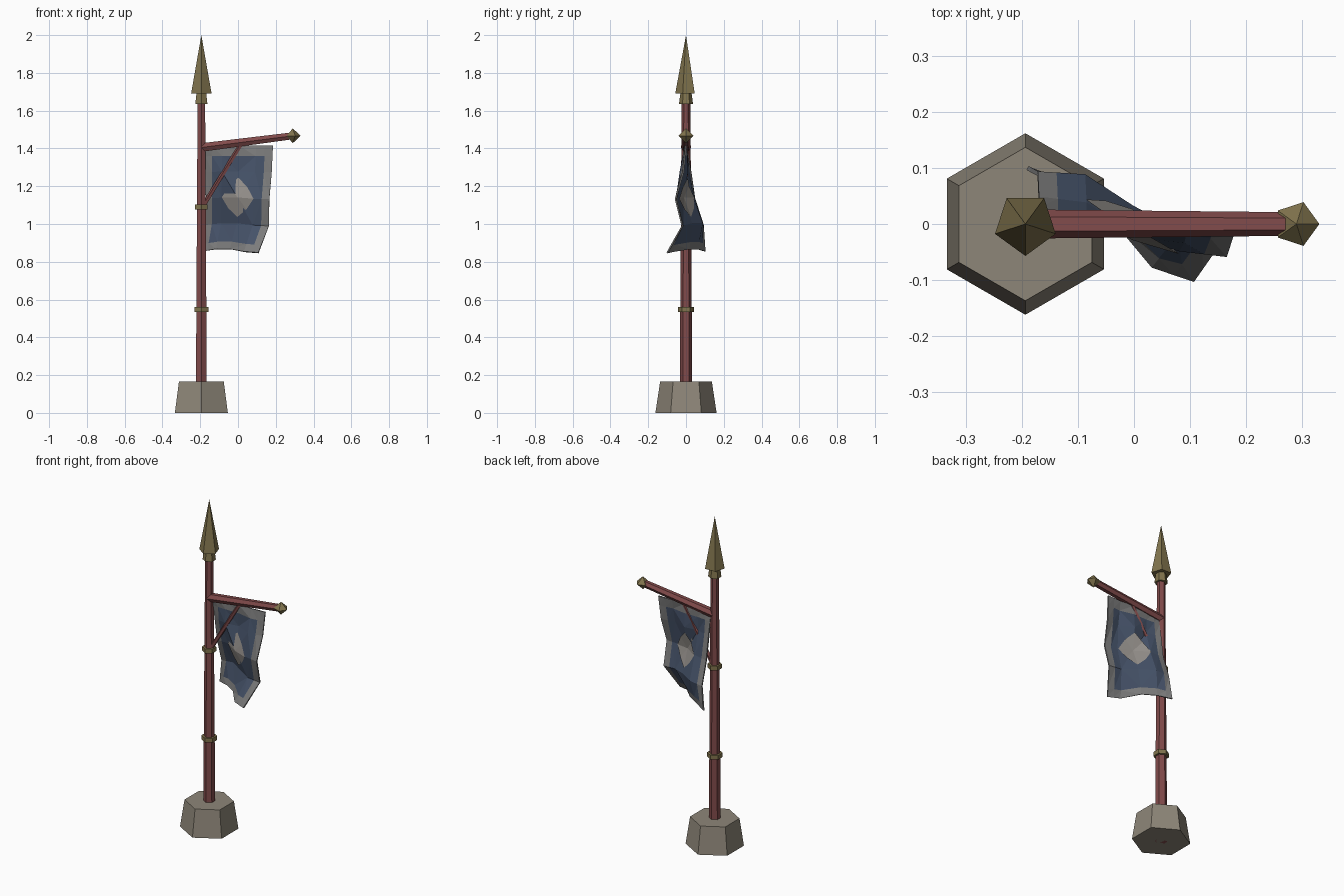
import bpy, bmesh, math
from mathutils import Vector

if "Cube" in bpy.data.objects:
    bpy.data.objects.remove(bpy.data.objects["Cube"])

PX = -0.194  # pole axis


def mat(name, rgb):
    m = bpy.data.materials.new(name)
    m.diffuse_color = (*rgb, 1)
    m.use_nodes = True
    m.node_tree.nodes["Principled BSDF"].inputs["Base Color"].default_value = m.diffuse_color
    return m


STONE = mat("stone", (0.27, 0.24, 0.19))
WOOD = mat("red_wood", (0.22, 0.07, 0.07))
BRASS = mat("brass", (0.22, 0.175, 0.075))
BLUE = mat("blue_cloth", (0.06, 0.085, 0.14))
TRIM = mat("grey_trim", (0.2, 0.2, 0.2))
PALE = mat("pale_cloth", (0.3, 0.28, 0.26))


def finish(name, bm, mats):
    bmesh.ops.recalc_face_normals(bm, faces=bm.faces)
    me = bpy.data.meshes.new(name)
    bm.to_mesh(me)
    bm.free()
    for m in mats:
        me.materials.append(m)
    ob = bpy.data.objects.new(name, me)
    bpy.context.collection.objects.link(ob)
    return ob


def loft(name, rings, sides, material, phase=90):
    """Flat-sided solid through (centre, radius) rings along a straight axis."""
    bm = bmesh.new()
    a, b = Vector(rings[0][0]), Vector(rings[-1][0])
    d = (b - a).normalized()
    side = Vector((1, 0, 0)) if abs(d.z) > 0.99 else Vector((0, 1, 0))
    other = d.cross(side)
    loops = []
    for c, r in rings:
        n = 1 if r == 0 else sides
        loops.append([bm.verts.new(Vector(c) + r * (
            math.cos(math.radians(phase) + i * math.tau / sides) * side +
            math.sin(math.radians(phase) + i * math.tau / sides) * other))
            for i in range(n)])
    for p, q in zip(loops, loops[1:]):
        for i in range(sides):
            j = (i + 1) % sides
            quad = [p[i % len(p)], p[j % len(p)], q[j % len(q)], q[i % len(q)]]
            bm.faces.new(list(dict.fromkeys(quad)))
    for lp in (loops[0], loops[-1]):
        if len(lp) > 2:
            bm.faces.new(lp)
    return finish(name, bm, [material])


def up(*zr, x=PX):
    return [((x, 0, z), r) for z, r in zr]


# Base, pole and rings
loft("stone_base", up((0, 0.162), (0.165, 0.137)), 6, STONE)
loft("pole", up((0, 0.034), (1.66, 0.023)), 6, WOOD)
for i, (z, r) in enumerate([(0.548, 0.043), (1.09, 0.039)]):
    loft(f"pole_ring_{i + 1}", up((z - 0.013, r), (z + 0.013, r)), 6, BRASS)

# Spear tip
loft("spear_collar", up((1.635, 0.037), (1.69, 0.03)), 6, BRASS)
loft("spear_head", up((1.69, 0.057), (2.0, 0)), 5, BRASS, -90)

# Arm, brace and end knob
loft("arm", [((PX, 0, 1.405), 0.026), ((0.29, 0, 1.467), 0.021)], 6, WOOD, 0)
loft("brace", [((-0.19, 0, 1.085), 0.013), ((0.015, 0, 1.42), 0.012)], 5, WOOD)
loft("arm_knob", up((1.428, 0), (1.467, 0.041), (1.506, 0), x=0.29), 5, BRASS, 0)

# Cloth shape: sideways drift, with rows down the cloth and columns across
DRIFT = [(0, 0.004, 0, -0.004, 0),
         (0.025, 0.0, 0.008, -0.03, -0.015),
         (0.045, 0.035, -0.02, -0.045, -0.055),
         (0.09, 0.085, 0.03, -0.015, -0.02),
         (0.1, 0.06, 0.015, -0.075, -0.1)]
LEFT = (-0.172, -0.172, -0.17, -0.172, -0.19)
RIGHT = (0.185, 0.178, 0.166, 0.163, 0.108)


def lerp(row, t):
    t *= len(row) - 1
    i = min(int(t), len(row) - 2)
    return row[i] + (row[i + 1] - row[i]) * (t - i)


def cloth(u, v):
    x = lerp(LEFT, v) + u * (lerp(RIGHT, v) - lerp(LEFT, v))
    y = lerp([lerp(row, u) for row in DRIFT], v)
    z = 1.415 - v * (0.56 + lerp((0, -0.012, -0.012, 0.002, 0.008), u))
    return Vector((x, y, z))


# Banner with a trim border
US = (0, 0.1, 0.25, 0.5, 0.75, 0.88, 1)
VS = (0, 0.1, 0.25, 0.5, 0.75, 0.93, 1)
bm = bmesh.new()
grid = [[bm.verts.new(cloth(u, v)) for u in US] for v in VS]
n = len(US) - 1
for r in range(n):
    for c in range(n):
        f = bm.faces.new((grid[r][c], grid[r + 1][c],
                          grid[r + 1][c + 1], grid[r][c + 1]))
        f.material_index = int(r in (0, n - 1) or c in (0, n - 1))
bmesh.ops.triangulate(bm, faces=bm.faces)
banner = finish("banner", bm, [BLUE, TRIM])
sol = banner.modifiers.new("thickness", 'SOLIDIFY')
sol.thickness = 0.008
sol.offset = 0

# Plain diamond patch on both faces
for name, off in (("patch_front", -0.009), ("patch_back", 0.009)):
    bm = bmesh.new()
    mid = bm.verts.new(cloth(0.5, 0.5) + Vector((0, off, 0)))
    rim = []
    for i in range(8):
        a = i * math.tau / 8
        k = 1 if i % 2 == 0 else 0.8
        p = cloth(0.5 + 0.25 * k * math.cos(a), 0.5 + 0.19 * k * math.sin(a))
        rim.append(bm.verts.new(p + Vector((0, off, 0))))
    for i in range(8):
        bm.faces.new((mid, rim[i], rim[(i + 1) % 8]))
    finish(name, bm, [PALE])
